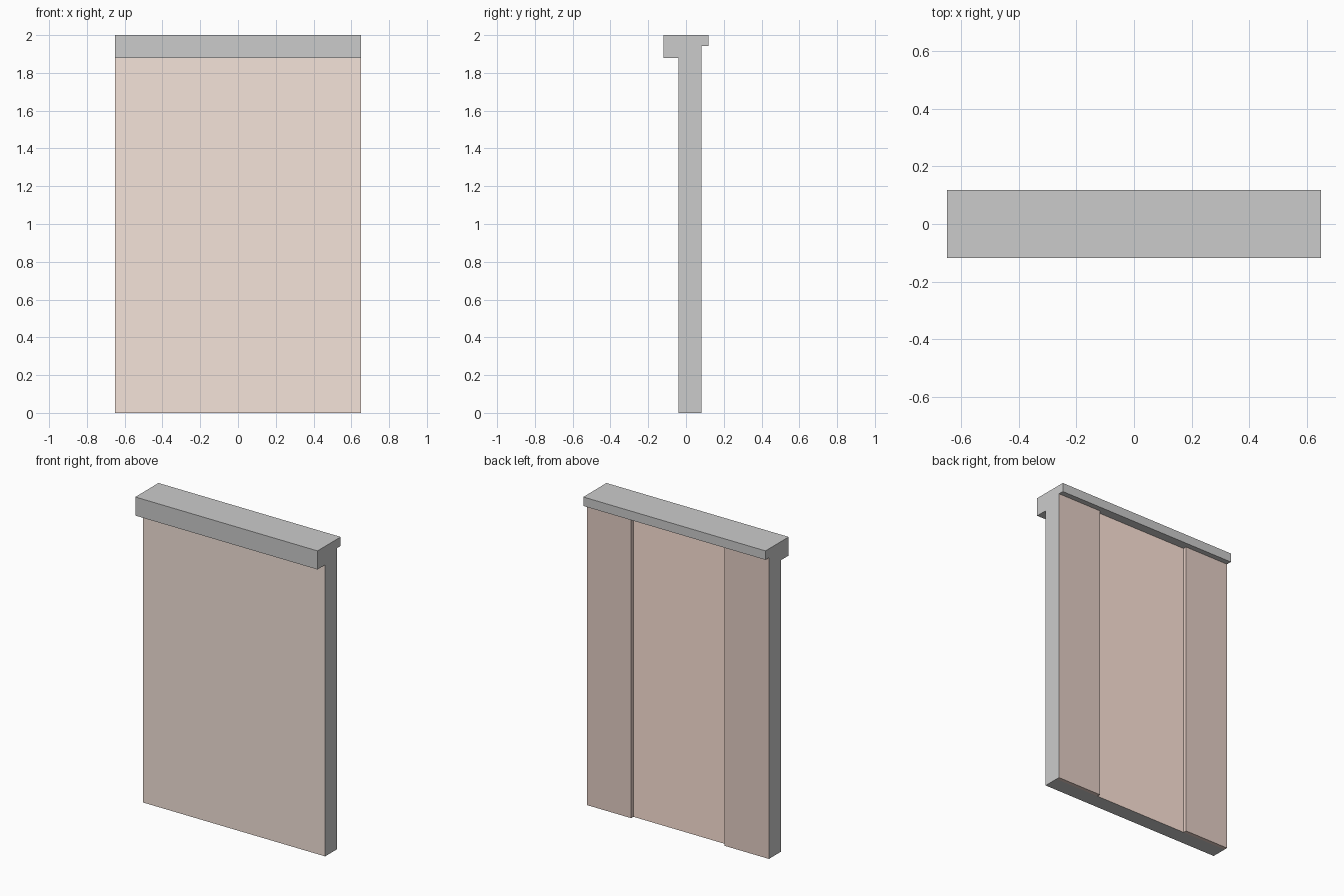
import bpy, bmesh
from mathutils import Vector

if "Cube" in bpy.data.objects:
    bpy.data.objects.remove(bpy.data.objects["Cube"])


def material(name, rgb):
    m = bpy.data.materials.new(name)
    m.diffuse_color = (*rgb, 1)
    m.use_nodes = True
    m.node_tree.nodes["Principled BSDF"].inputs["Base Color"].default_value = m.diffuse_color
    return m


GREY = material("grey", (0.8, 0.8, 0.8))
DARK_GREY = material("dark_grey", (0.7, 0.7, 0.7))
FRONT = material("front_brown", (0.91, 0.77, 0.70))
CENTRE = material("centre_brown", (1.0, 0.78, 0.69))
SIDE = material("side_brown", (0.78, 0.62, 0.555))

HALF_W = 0.65


def box(name, lo, hi, base=GREY, paint=()):
    """Box between two corners; paint lists (face direction, material)."""
    bm = bmesh.new()
    bmesh.ops.create_cube(bm, size=1)
    lo, hi = Vector(lo), Vector(hi)
    for v in bm.verts:
        v.co = (lo + hi) / 2 + v.co * (hi - lo)
    bm.normal_update()
    mesh = bpy.data.meshes.new(name)
    mesh.materials.append(base)
    for slot, (direction, mat) in enumerate(paint, 1):
        mesh.materials.append(mat)
        for f in bm.faces:
            if f.normal.dot(Vector(direction)) > 0.9:
                f.material_index = slot
    bm.to_mesh(mesh)
    bm.free()
    ob = bpy.data.objects.new(name, mesh)
    bpy.context.collection.objects.link(ob)
    return ob


# Main wall slab with coloured front and recessed back
box("wall_core", (-HALF_W, -0.04, 0), (HALF_W, 0.06, 1.88),
    paint=[((0, -1, 0), FRONT), ((0, 1, 0), CENTRE)])

# Raised panels on both sides of the back, grey on their outer ends
for side, label in ((-1, "left"), (1, "right")):
    x0, x1 = sorted((side * 0.333, side * HALF_W))
    box(f"back_panel_{label}", (x0, 0.06, 0), (x1, 0.083, 1.942),
        base=SIDE, paint=[((side, 0, 0), GREY)])

# Overhanging cap along the front and top
box("top_cap", (-HALF_W, -0.118, 1.88), (HALF_W, 0.06, 2))

# Thin rail along the top of the back
box("back_rail", (-HALF_W, 0.06, 1.942), (HALF_W, 0.118, 2), base=DARK_GREY)

# Close the recess between the cap and the rail in the centre colour
for ob in bpy.data.objects:
    if ob.name == "top_cap":
        ob.data.materials.append(CENTRE)
        for p in ob.data.polygons:
            if p.normal.y > 0.9:
                p.material_index = 1
